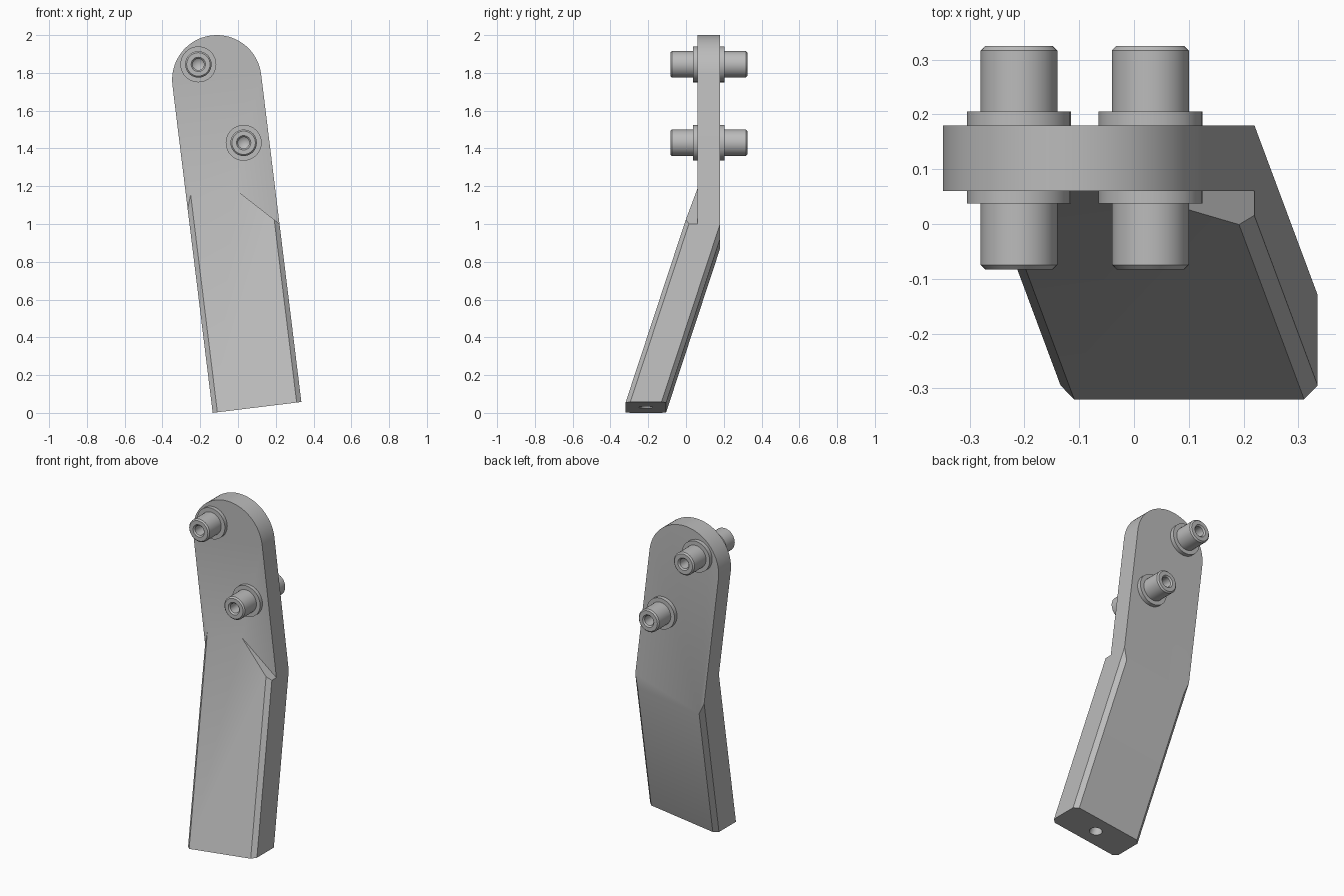
import bpy, bmesh, math
from mathutils import Matrix, Vector

cube = bpy.data.objects.get("Cube")
if cube:
    bpy.data.objects.remove(cube, do_unlink=True)

grey = bpy.data.materials.new("plain_grey")
grey.use_nodes = True
grey.diffuse_color = (0.5, 0.5, 0.5, 1)
grey.node_tree.nodes["Principled BSDF"].inputs["Base Color"].default_value = (0.5, 0.5, 0.5, 1)

TILT = Matrix.Rotation(math.radians(-7), 4, 'Y')   # sideways lean of the arm
LEFT, RIGHT, BASE = -0.133, 0.34, 0.0165
FRONT, BACK, CHAMFER = -0.32, -0.105, 0.025
PLATE_FRONT, PLATE_BACK = 0.06, 0.18
SLOPE = 0.327                                      # forward lean of the lower leg
MID, RADIUS, ARC_V = (LEFT + RIGHT) / 2, (RIGHT - LEFT) / 2, 1.764


def finish(bm, name):
    bmesh.ops.recalc_face_normals(bm, faces=bm.faces)
    mesh = bpy.data.meshes.new(name)
    bm.to_mesh(mesh)
    bm.free()
    mesh.materials.append(grey)
    obj = bpy.data.objects.new(name, mesh)
    bpy.context.collection.objects.link(obj)
    return obj


def select(obj):
    bpy.ops.object.select_all(action='DESELECT')
    obj.select_set(True)
    bpy.context.view_layer.objects.active = obj


def smooth(obj):
    select(obj)
    bpy.ops.object.shade_smooth_by_angle(angle=math.radians(30))


def prism(outline, y0, y1):
    """Outline in x and z, extruded along y."""
    bm = bmesh.new()
    face = bm.faces.new([bm.verts.new((x, y0, z)) for x, z in outline])
    new = bmesh.ops.extrude_face_region(bm, geom=[face])["geom"]
    bmesh.ops.translate(bm, vec=(0, y1 - y0, 0),
                        verts=[g for g in new if isinstance(g, bmesh.types.BMVert)])
    bmesh.ops.recalc_face_normals(bm, faces=bm.faces)
    return bm


def slice_off(bm, point, normal):
    """Remove everything on the normal's side and close the cut."""
    geom = bm.verts[:] + bm.edges[:] + bm.faces[:]
    cut = bmesh.ops.bisect_plane(bm, geom=geom, dist=1e-5, plane_co=point,
                                 plane_no=Vector(normal).normalized(), clear_outer=True)
    edges = [g for g in cut["geom_cut"] if isinstance(g, bmesh.types.BMEdge) and g.is_boundary]
    if edges:
        bmesh.ops.edgenet_fill(bm, edges=edges)


def boolean(target, tool, operation):
    mod = target.modifiers.new(operation.lower(), 'BOOLEAN')
    mod.operation, mod.solver, mod.object = operation, 'EXACT', tool
    select(target)
    bpy.ops.object.modifier_apply(modifier=mod.name)
    bpy.data.objects.remove(tool, do_unlink=True)


def trim_back(bm):
    """Sloping back face with its two chamfers."""
    slice_off(bm, (0, BACK, BASE), (0, 1, -SLOPE))
    for x, side in ((LEFT, -1), (RIGHT, 1)):
        slice_off(bm, (x, BACK - CHAMFER, BASE), (side, 1, -SLOPE))


# Upper plate with a round top
steps = 40
outline = [(LEFT, 0.3), (RIGHT, 0.3)]
outline += [(MID + RADIUS * math.cos(math.pi * i / steps),
             ARC_V + RADIUS * math.sin(math.pi * i / steps)) for i in range(steps + 1)]
bm = prism(outline, PLATE_FRONT, PLATE_BACK)
trim_back(bm)
arm = finish(bm, "arm")

# Leaning lower leg, chamfered, with a diagonal shoulder cut
bm = prism([(LEFT, BASE), (RIGHT, BASE), (RIGHT, 1.5), (LEFT, 1.5)], -0.6, PLATE_FRONT)
trim_back(bm)
slice_off(bm, (0, FRONT, BASE), (0, -1, SLOPE))
for x, side in ((LEFT, -1), (RIGHT, 1)):
    slice_off(bm, (x, FRONT + CHAMFER, BASE), (side, -1, SLOPE))
slice_off(bm, (RIGHT, 0, 0.967), (1, 0, 1))
boolean(arm, finish(bm, "lower_leg"), 'UNION')

# Round hole in the foot
bm = bmesh.new()
axis = Vector((0, SLOPE, 1)).to_track_quat('Z', 'Y').to_matrix().to_4x4()
bmesh.ops.create_cone(bm, cap_ends=True, segments=32, radius1=0.035, radius2=0.035, depth=0.5,
                      matrix=Matrix.Translation((MID, (FRONT + BACK) / 2, BASE)) @ axis)
boolean(arm, finish(bm, "foot_hole"), 'DIFFERENCE')

# Clean up flat areas and lean the arm
bm = bmesh.new()
bm.from_mesh(arm.data)
bmesh.ops.remove_doubles(bm, verts=bm.verts, dist=1e-4)
bmesh.ops.dissolve_limit(bm, angle_limit=math.radians(0.5), verts=bm.verts, edges=bm.edges)
bm.transform(TILT)
bm.to_mesh(arm.data)
bm.free()
smooth(arm)

# Flanged pins with drilled ends: half profile (radius, distance from centre)
half = [(0, 0.07), (0.03, 0.09), (0.03, 0.196), (0.038, 0.204), (0.062, 0.204),
        (0.07, 0.196), (0.07, 0.084), (0.095, 0.084)]
profile = half + [(r, -d) for r, d in reversed(half)]
for name, x, z in (("upper_pin", -0.21, 1.845), ("lower_pin", 0.03, 1.43)):
    bm = bmesh.new()
    verts = [bm.verts.new((r, d, 0)) for r, d in profile]
    edges = [bm.edges.new(pair) for pair in zip(verts, verts[1:])]
    bmesh.ops.spin(bm, geom=verts + edges, cent=(0, 0, 0), axis=(0, 1, 0),
                   angle=math.tau, steps=32, use_duplicate=False)
    bmesh.ops.remove_doubles(bm, verts=bm.verts, dist=1e-4)
    bmesh.ops.translate(bm, vec=(x, 0.121, z), verts=bm.verts)
    smooth(finish(bm, name))
